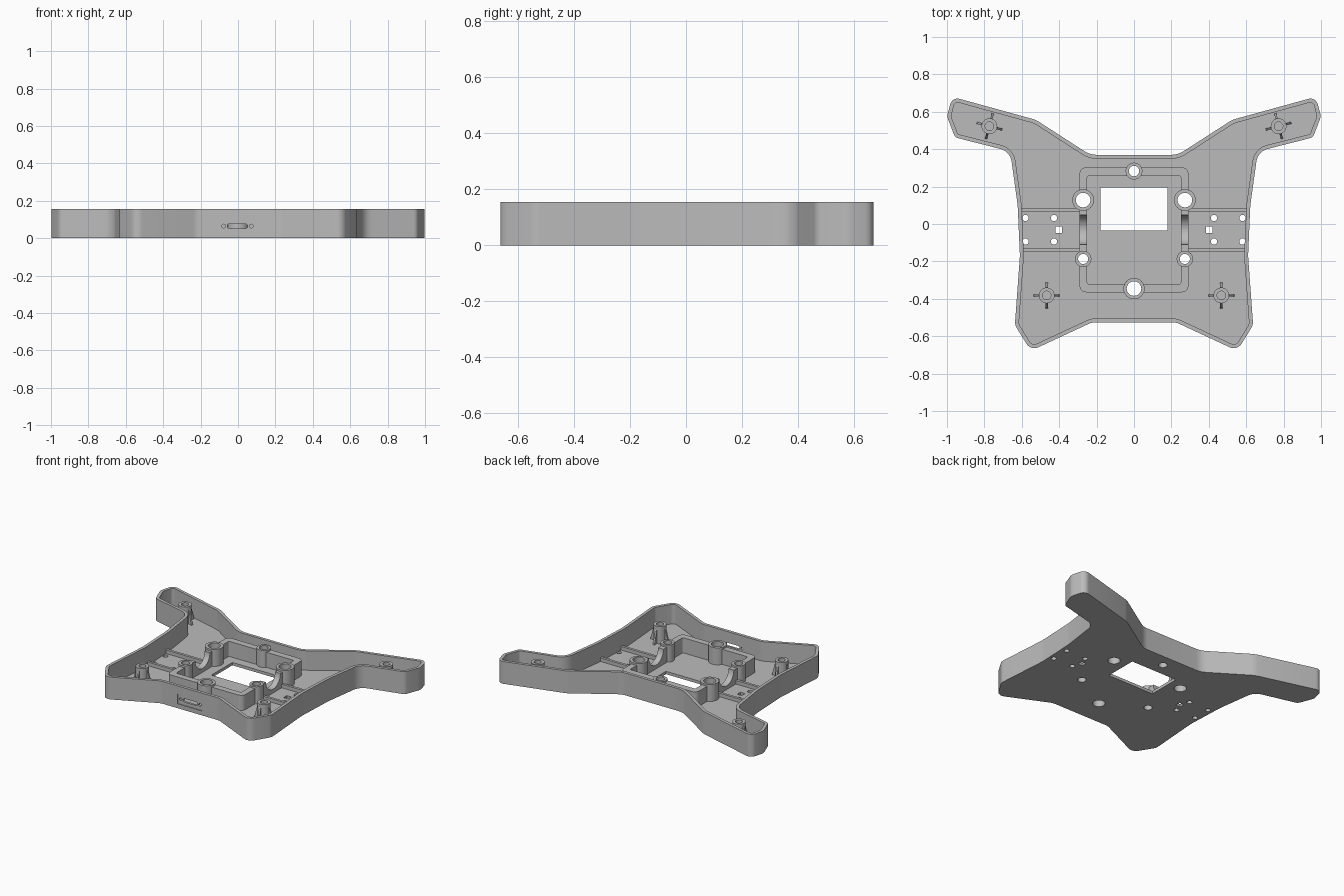
import bpy
import bmesh
from math import pi, radians, tan
from mathutils import Vector, Matrix

if "Cube" in bpy.data.objects:
    bpy.data.objects.remove(bpy.data.objects["Cube"])

HEIGHT, FLOOR, WALL = 0.155, 0.02, 0.021
FRAME_TOP, BOSS_TOP = 0.125, 0.138

grey = bpy.data.materials.new("plain_grey")
grey.use_nodes = True
colour = (0.5, 0.5, 0.5, 1)
grey.diffuse_color = colour
grey.node_tree.nodes["Principled BSDF"].inputs["Base Color"].default_value = colour


def rounded(points, steps=6):
    """Polygon of (x, y, radius) with every corner filleted."""
    out = []
    for i, (x, y, r) in enumerate(points):
        p = Vector((x, y))
        a = Vector(points[i - 1][:2]) - p
        b = Vector(points[(i + 1) % len(points)][:2]) - p
        if r < 0.002:
            out.append(p)
            continue
        half = a.angle(b) / 2
        reach = min(r / tan(half), 0.45 * a.length, 0.45 * b.length)
        start, end = p + a.normalized() * reach, p + b.normalized() * reach
        radius = reach * tan(half)
        centre = p + (a.normalized() + b.normalized()).normalized() * (reach ** 2 + radius ** 2) ** 0.5
        total = (start - centre).angle_signed(end - centre)
        for k in range(steps + 1):
            out.append(centre + Matrix.Rotation(-total * k / steps, 2) @ (start - centre))
    return out


def inset(points, t):
    """Shift a clockwise outline inwards, adjusting the corner radii."""
    out = []
    for i, (x, y, r) in enumerate(points):
        p = Vector((x, y))
        d1 = (p - Vector(points[i - 1][:2])).normalized()
        d2 = (Vector(points[(i + 1) % len(points)][:2]) - p).normalized()
        n1, n2 = Vector((d1.y, -d1.x)), Vector((d2.y, -d2.x))
        q = p + (n1 + n2) * (t / (1 + n1.dot(n2)))
        convex = d1.cross(d2) < 0
        out.append((q.x, q.y, max(r - t, 0.005) if convex else r + t))
    return out


def rect(x0, x1, y0, y1, r=0.0):
    return rounded([(x0, y1, r), (x1, y1, r), (x1, y0, r), (x0, y0, r)])


def circle(x, y, r, n=32):
    return [Vector((x, y)) + Matrix.Rotation(2 * pi * k / n, 2) @ Vector((r, 0)) for k in range(n)]


def slab(name, loops, z0, z1, matrix=Matrix()):
    """Extrude an outline, with any further loops as holes."""
    curve = bpy.data.curves.new(name, "CURVE")
    curve.dimensions, curve.fill_mode = "2D", "BOTH"
    curve.extrude = (z1 - z0) / 2
    for loop in loops:
        spline = curve.splines.new("POLY")
        spline.points.add(len(loop) - 1)
        for point, co in zip(spline.points, loop):
            point.co = (co.x, co.y, 0, 1)
        spline.use_cyclic_u = True
    temp = bpy.data.objects.new(name + "_curve", curve)
    bpy.context.collection.objects.link(temp)
    deps = bpy.context.evaluated_depsgraph_get()
    mesh = bpy.data.meshes.new_from_object(temp.evaluated_get(deps))
    bpy.data.objects.remove(temp)
    bm = bmesh.new()
    bm.from_mesh(mesh)
    bmesh.ops.remove_doubles(bm, verts=bm.verts, dist=0.0001)
    bmesh.ops.recalc_face_normals(bm, faces=bm.faces)
    bm.transform(matrix @ Matrix.Translation((0, 0, (z0 + z1) / 2)))
    bm.to_mesh(mesh)
    bm.free()
    mesh.materials.clear()
    mesh.materials.append(grey)
    obj = bpy.data.objects.new(name, mesh)
    bpy.context.collection.objects.link(obj)
    return obj


def combine(obj, tool, operation):
    mod = obj.modifiers.new("combine", "BOOLEAN")
    mod.object, mod.operation, mod.solver = tool, operation, "EXACT"
    deps = bpy.context.evaluated_depsgraph_get()
    mesh = bpy.data.meshes.new_from_object(obj.evaluated_get(deps))
    obj.modifiers.clear()
    obj.data = mesh
    bpy.data.objects.remove(tool)


# Shell outline, clockwise seen from above
half = [(0.235, 0.37, 0.12), (0.525, 0.557, 0.15), (0.972, 0.68, 0.04),
        (1.0, 0.575, 0.06), (0.957, 0.463, 0.035), (0.662, 0.388, 0.08),
        (0.622, 0.1, 0.4), (0.61, -0.17, 0.3), (0.637, -0.54, 0.06),
        (0.552, -0.678, 0.05), (0.225, -0.526, 0.08)]
outline = half + [(-x, y, r) for x, y, r in reversed(half)]
outer = rounded(outline)

# Central bosses: x, y, boss radius, hole radius
bosses = [(0, 0.283, 0.045, 0.028), (0, -0.345, 0.057, 0.039)]
for s in (1, -1):
    bosses += [(s * 0.272, 0.128, 0.058, 0.039), (s * 0.272, -0.187, 0.044, 0.027)]

# Floor with window, boss holes and side mounting holes
holes = [rect(-0.18, 0.178, -0.035, 0.195)]
holes += [circle(x, y, r) for x, y, _, r in bosses]
for s in (1, -1):
    holes += [circle(s * x, y, 0.017, 20) for x in (0.428, 0.58) for y in (0.032, -0.094)]
    holes.append(rect(s * 0.402 - 0.018, s * 0.402 + 0.018, -0.049, -0.013))
slab("floor", [outer] + holes, 0, FLOOR)

# Outer wall with a recessed port plate at the front
wall = slab("outer_wall", [outer, rounded(inset(outline, WALL))], FLOOR, HEIGHT)
upright = Matrix.Translation((-0.003, -0.526, 0.065)) @ Matrix.Rotation(pi / 2, 4, "X")
combine(wall, slab("recess", [rect(-0.094, 0.094, -0.035, 0.035)], -0.006, 0.05, upright), "DIFFERENCE")
combine(wall, slab("slot", [rect(-0.054, 0.054, -0.012, 0.012, 0.0115)], -0.1, 0.1, upright), "DIFFERENCE")
for s in (1, -1):
    combine(wall, slab("screw", [circle(s * 0.074, 0, 0.01, 16)], -0.1, 0.1, upright), "DIFFERENCE")

# Central frame with bosses, bored through
frame = slab("central_frame", [rect(-0.291, 0.291, -0.365, 0.303, 0.035),
                               rect(-0.25, 0.25, -0.322, 0.257, 0.01)], FLOOR, FRAME_TOP)
for x, y, r, _ in bosses:
    combine(frame, slab("boss", [circle(x, y, r)], FLOOR, BOSS_TOP), "UNION")
for x, y, _, r in bosses:
    combine(frame, slab("bore", [circle(x, y, r)], 0, 0.2), "DIFFERENCE")

# Rounded cable notches through both sides of the frame
sideways = Matrix.Translation((0, -0.03, FRAME_TOP)) @ Matrix.Rotation(pi / 2, 4, "Y")
combine(frame, slab("notch", [circle(0, 0, 0.079, 40)], -0.4, 0.4, sideways), "DIFFERENCE")

# Low ribs either side of the mounting holes
for s, side in ((1, "left"), (-1, "right")):
    for y, place in ((0.073, "rear"), (-0.141, "front")):
        x0, x1 = sorted((s * 0.285, s * 0.603))
        slab(f"{side}_{place}_rib", [rect(x0, x1, y - 0.009, y + 0.009)], FLOOR, 0.045)

# Screw standoffs with tapered fins
fin = [Vector(p) for p in ((-0.07, FLOOR), (-0.043, 0.12), (0.043, 0.12), (0.07, FLOOR))]
for s, side in ((1, "left"), (-1, "right")):
    for x, y, turn, place in ((0.773, 0.523, 15, "rear"), (0.467, -0.382, 0, "front")):
        post = slab(f"{side}_{place}_standoff", [circle(s * x, y, 0.042)], FLOOR, 0.14)
        for extra in (0, 90):
            spin = (Matrix.Translation((s * x, y, 0)) @ Matrix.Rotation(radians(s * turn + extra), 4, "Z")
                    @ Matrix.Rotation(pi / 2, 4, "X"))
            combine(post, slab("fin", [fin], -0.006, 0.006, spin), "UNION")
        combine(post, slab("bore", [circle(s * x, y, 0.023)], 0.05, 0.2), "DIFFERENCE")

# Smooth the rounded corners and keep the edges crisp
bpy.ops.object.select_all(action="DESELECT")
for obj in bpy.context.collection.objects:
    if obj.type == "MESH" and obj.data.materials and obj.data.materials[0] == grey:
        obj.select_set(True)
        bpy.context.view_layer.objects.active = obj
bpy.ops.object.shade_smooth_by_angle(angle=radians(30))
